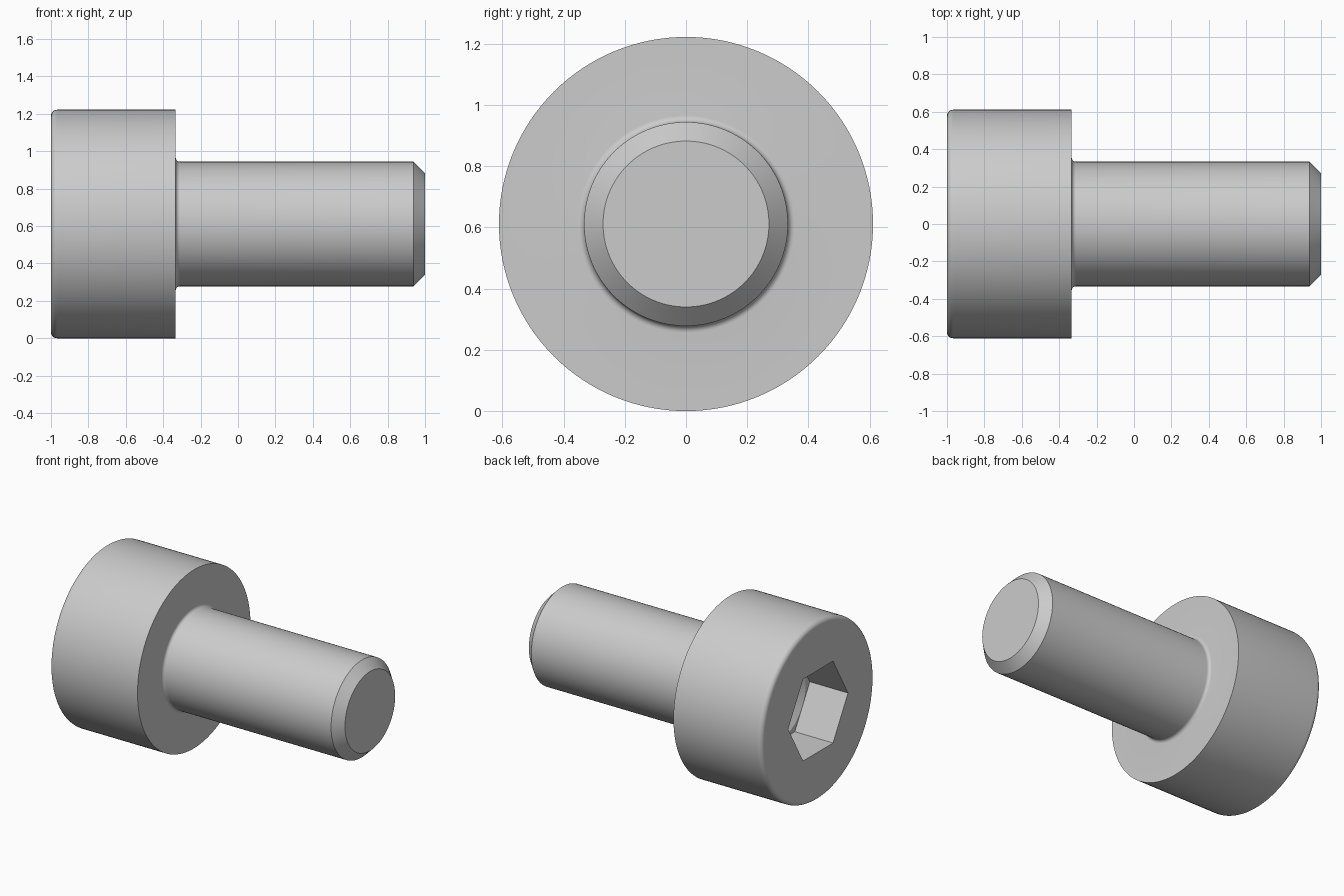
import bpy, bmesh, math
from mathutils import Matrix, Vector

if "Cube" in bpy.data.objects:
    bpy.data.objects.remove(bpy.data.objects["Cube"])

R_HEAD, R_SHANK, X_HEAD = 0.611, 0.333, -0.333   # main sizes
AF, DEPTH = 0.56, 0.289                          # hex socket across flats, depth
SEG = 128
TO_X = Matrix.Rotation(math.radians(90), 4, 'Y')

steel = bpy.data.materials.new("plain_grey")
steel.diffuse_color = (0.6, 0.6, 0.6, 1)
steel.use_nodes = True
steel.node_tree.nodes["Principled BSDF"].inputs["Base Color"].default_value = steel.diffuse_color


def arc(cx, cr, rad, a0, a1, n=8):
    """Points (x, radius) on an arc, angles in degrees."""
    return [(cx + rad * math.cos(math.radians(a0 + (a1 - a0) * i / n)),
             cr + rad * math.sin(math.radians(a0 + (a1 - a0) * i / n))) for i in range(n + 1)]


def lathe(name, profile, seg):
    """Solid of revolution about the x axis from (x, radius) points."""
    bm = bmesh.new()
    vs = [bm.verts.new((x, r, 0)) for x, r in profile]
    es = [bm.edges.new(p) for p in zip(vs, vs[1:])]
    bmesh.ops.spin(bm, geom=vs + es, cent=(0, 0, 0), axis=(1, 0, 0),
                   angle=2 * math.pi, steps=seg, use_duplicate=False)
    bmesh.ops.remove_doubles(bm, verts=bm.verts, dist=1e-5)
    bmesh.ops.holes_fill(bm, edges=[e for e in bm.edges if e.is_boundary], sides=0)
    bmesh.ops.recalc_face_normals(bm, faces=bm.faces)
    me = bpy.data.meshes.new(name)
    bm.to_mesh(me)
    bm.free()
    ob = bpy.data.objects.new(name, me)
    ob.location.z = R_HEAD
    bpy.context.collection.objects.link(ob)
    return ob


# Screw body: rounded head rim, fillet under the head, chamfered tip
f, g = 0.033, 0.022
profile = (arc(-1 + f, R_HEAD - f, f, 180, 90)
           + [(X_HEAD, R_HEAD)]
           + arc(X_HEAD + g, R_SHANK + g, g, 180, 270)
           + [(0.938, R_SHANK), (1, 0.271)])
screw = lathe("cap_screw", profile, SEG)
screw.data.materials.append(steel)

# Socket cutters: hexagon with corners along y, and a drilled cone at its bottom
hex_r = AF / math.sqrt(3)
floor = -1 + DEPTH
hexagon = lathe("socket_cutter", [(-1.1, hex_r), (floor, hex_r)], 6)
cone = lathe("drill_cutter", [(-0.9, AF / 2 - 0.002), (floor, AF / 2 - 0.002),
                              (floor + AF / 2 * math.tan(math.radians(30)), 0.001)], 64)
bpy.context.view_layer.objects.active = screw
screw.select_set(True)
for cutter in (hexagon, cone):
    mod = screw.modifiers.new("cut", 'BOOLEAN')
    mod.operation, mod.solver, mod.object = 'DIFFERENCE', 'EXACT', cutter
    bpy.ops.object.modifier_apply(modifier=mod.name)
    bpy.data.objects.remove(cutter)

bpy.ops.object.shade_smooth_by_angle(angle=math.radians(30))
